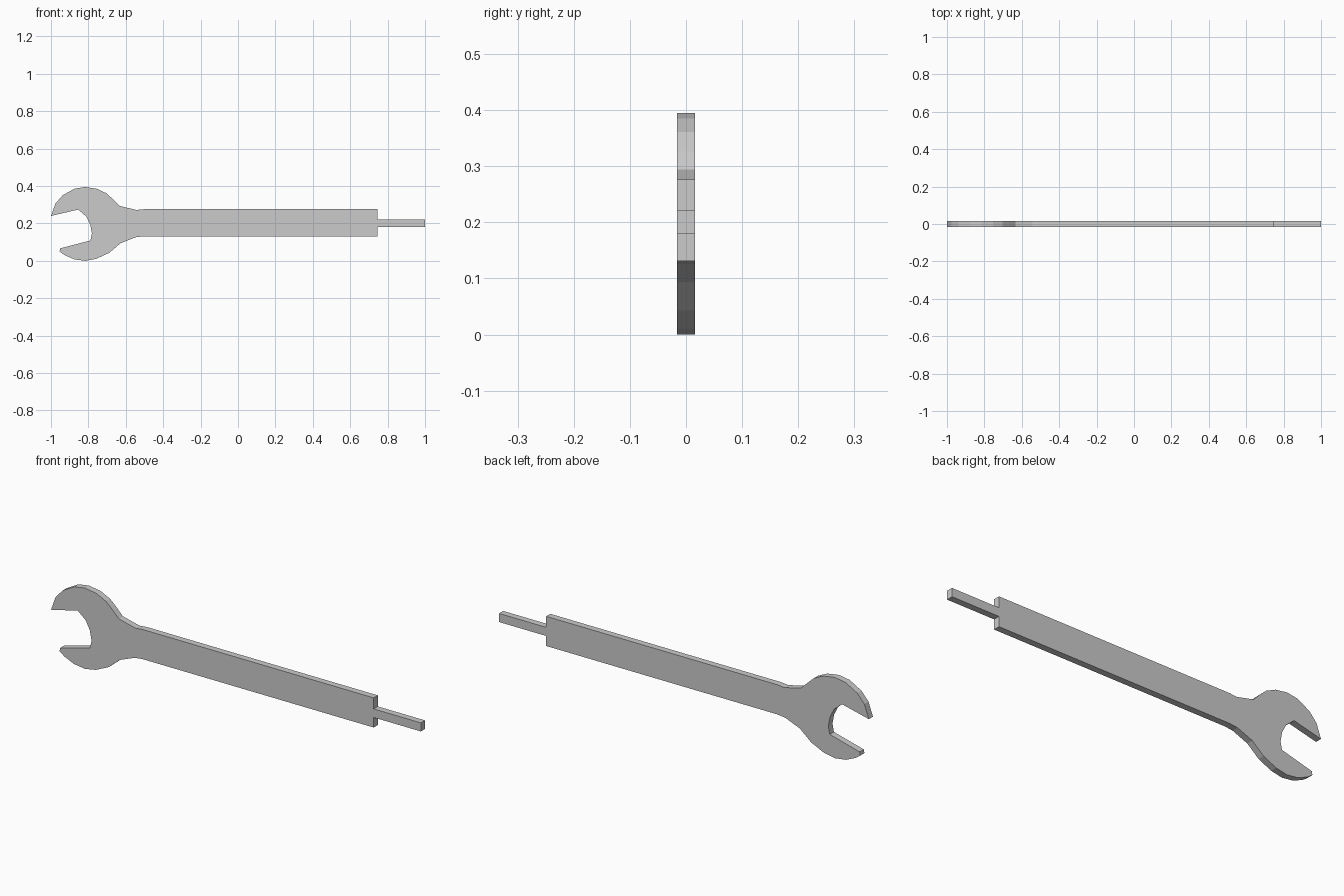
import bpy, bmesh

if "Cube" in bpy.data.objects:
    bpy.data.objects.remove(bpy.data.objects["Cube"])

HALF_THICKNESS = 0.016

# Open jaw, from upper tip round the inside to the lower tip
jaw = [(-1.0, 0.24), (-0.855, 0.274), (-0.812, 0.238), (-0.79, 0.195),
       (-0.781, 0.147), (-0.789, 0.109), (-0.95, 0.067), (-0.954, 0.05)]
# Rounded underside of the head, flowing into the handle
head_lower = [(-0.928, 0.031), (-0.876, 0.008), (-0.816, 0.0), (-0.757, 0.011),
              (-0.688, 0.043), (-0.628, 0.094), (-0.548, 0.126), (-0.505, 0.131)]
# Straight handle end with the narrow tang
handle_end = [(0.745, 0.131), (0.745, 0.18), (1.0, 0.18),
              (1.0, 0.222), (0.745, 0.222), (0.745, 0.276)]
# Neck and rounded top of the head
head_upper = [(-0.505, 0.276), (-0.543, 0.272), (-0.634, 0.294), (-0.665, 0.326),
              (-0.703, 0.361), (-0.754, 0.385), (-0.816, 0.395), (-0.874, 0.386),
              (-0.938, 0.35), (-0.976, 0.307)]


def extrude_profile(name, points, half):
    bm = bmesh.new()
    face = bm.faces.new([bm.verts.new((x, -half, z)) for x, z in points])
    result = bmesh.ops.extrude_face_region(bm, geom=[face], use_keep_orig=True)
    moved = [v for v in result["geom"] if isinstance(v, bmesh.types.BMVert)]
    bmesh.ops.translate(bm, verts=moved, vec=(0, 2 * half, 0))
    bmesh.ops.recalc_face_normals(bm, faces=bm.faces)
    mesh = bpy.data.meshes.new(name)
    bm.to_mesh(mesh)
    bm.free()
    obj = bpy.data.objects.new(name, mesh)
    bpy.context.collection.objects.link(obj)
    return obj


# Flat one-piece wrench
extrude_profile("wrench", jaw + head_lower + handle_end + head_upper, HALF_THICKNESS)
